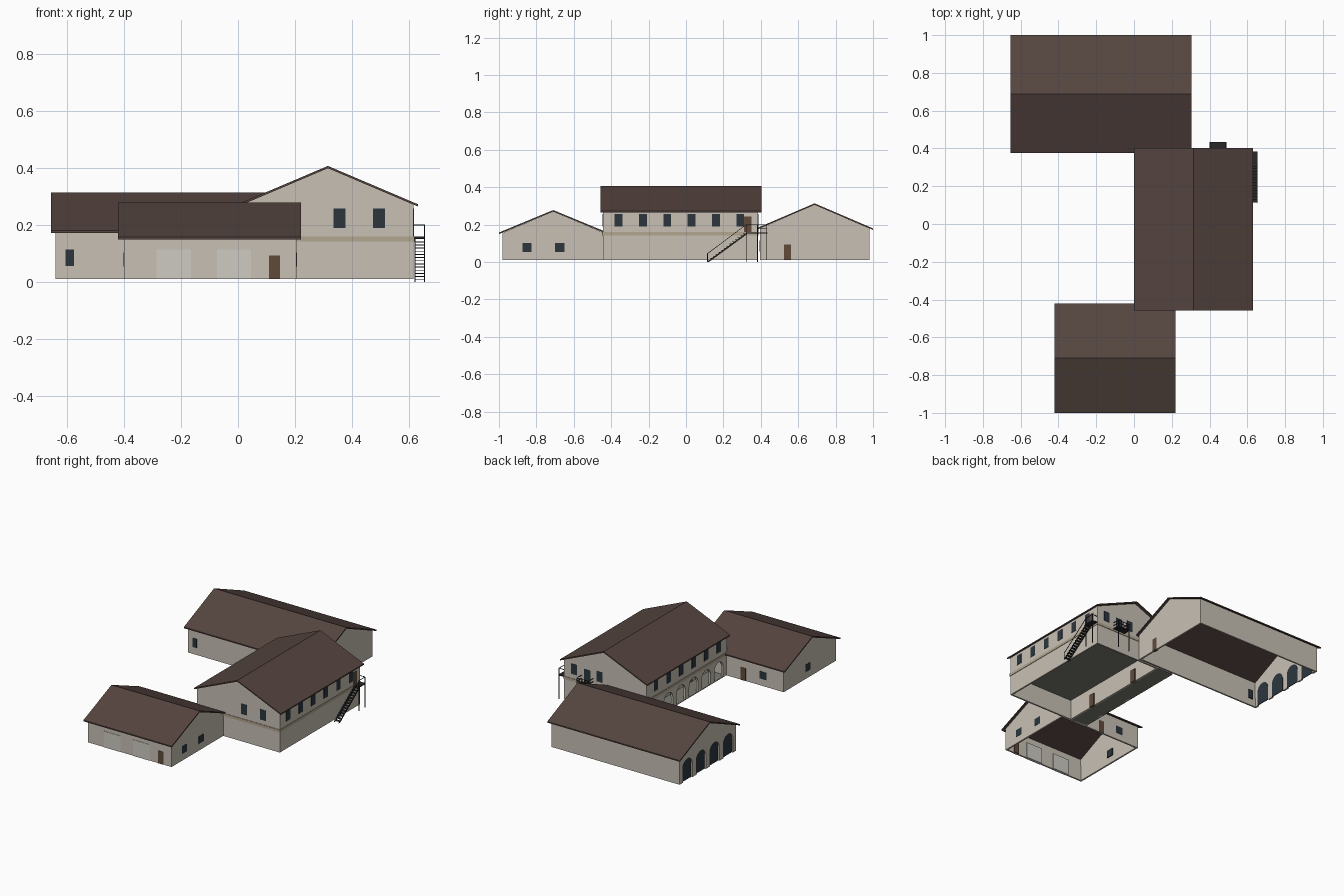
import bpy, bmesh, math
from mathutils import Vector

if "Cube" in bpy.data.objects:
    bpy.data.objects.remove(bpy.data.objects["Cube"])

def material(name, r, g, b):
    m = bpy.data.materials.new(name)
    m.diffuse_color = (r, g, b, 1)
    m.use_nodes = True
    m.node_tree.nodes["Principled BSDF"].inputs["Base Color"].default_value = m.diffuse_color
    return m

WALL = material("plaster", .58, .53, .46)
ROOF = material("roof_tile", .09, .058, .05)
GLASS = material("dark_glass", .025, .037, .048)
WOOD = material("wood", .115, .07, .042)
GATE = material("pale_gate", .62, .60, .55)
BAND = material("band", .45, .38, .28)
METAL = material("iron", .022, .022, .022)
FLOOR = material("floor", .2, .2, .17)
BASE = 0.01
T = 0.015

def finish(name, bm, mat):
    bmesh.ops.recalc_face_normals(bm, faces=bm.faces)
    me = bpy.data.meshes.new(name)
    bm.to_mesh(me)
    bm.free()
    ob = bpy.data.objects.new(name, me)
    bpy.context.collection.objects.link(ob)
    if mat:
        me.materials.append(mat)
    return ob

def prism(bm, profile, d):
    """Extrude a closed 3D polygon along d."""
    a = [bm.verts.new(p) for p in profile]
    b = [bm.verts.new(Vector(p) + Vector(d)) for p in profile]
    n = len(a)
    bm.faces.new(a)
    bm.faces.new(b[::-1])
    for i in range(n):
        bm.faces.new((a[i], b[i], b[(i + 1) % n], a[(i + 1) % n]))

def add_box(bm, x0, x1, y0, y1, z0, z1):
    prism(bm, [(x0, y0, z0), (x1, y0, z0), (x1, y1, z0), (x0, y1, z0)], (0, 0, z1 - z0))

def box(name, mat, *lims):
    bm = bmesh.new()
    add_box(bm, *lims)
    return finish(name, bm, mat)

def add_bar(bm, a, b, r=.0015):
    """Thin square bar between two points."""
    a, b = Vector(a), Vector(b)
    d = b - a
    s = d.cross(Vector((0, 0, 1)))
    s = s.normalized() if s.length > 1e-6 else Vector((1, 0, 0))
    t = d.cross(s).normalized()
    prism(bm, [a + r * (s * i + t * j) for i, j in ((-1, -1), (1, -1), (1, 1), (-1, 1))], d)

def at(axis, u, v, z):
    return (u, v, z) if axis == 'x' else (v, u, z)

def shell(name, axis, u0, u1, v0, v1, z0, eave, ridge):
    """Hollow gabled walls, ridge along axis, open below and above."""
    mid = (v0 + v1) / 2
    bm = bmesh.new()
    prof = [(v0, z0), (v1, z0), (v1, eave)] + ([(mid, ridge)] if ridge > eave else []) + [(v0, eave)]
    prism(bm, [at(axis, u0, v, z) for v, z in prof], at(axis, u1 - u0, 0, 0))
    bmesh.ops.recalc_face_normals(bm, faces=bm.faces)
    bmesh.ops.delete(bm, geom=[f for f in bm.faces if abs(f.normal.z) > .1], context='FACES_ONLY')
    ob = finish(name, bm, WALL)
    s = ob.modifiers.new("thickness", 'SOLIDIFY')
    s.thickness, s.offset = T, -1
    return ob

def roof(name, axis, u0, u1, v0, v1, eave, ridge, t=.008):
    mid = (v0 + v1) / 2
    prof = [(v0, eave), (mid, ridge), (v1, eave), (v1, eave - t), (mid, ridge - t), (v0, eave - t)]
    bm = bmesh.new()
    prism(bm, [at(axis, u0, v, z) for v, z in prof], at(axis, u1 - u0, 0, 0))
    finish(name, bm, ROOF)

def panels(name, mat, axis, face, out, centres, w, z0, z1):
    """Doors or windows through a wall whose outer plane is axis = face."""
    a, b = sorted((face + out * .002, face - out * (T + .002)))
    bm = bmesh.new()
    for c in centres:
        if axis == 'x':
            add_box(bm, a, b, c - w / 2, c + w / 2, z0, z1)
        else:
            add_box(bm, c - w / 2, c + w / 2, a, b, z0, z1)
    finish(name, bm, mat)

def arches(name, mat, x0, x1, centres, w, z0, top):
    """Round-headed solids facing x."""
    bm = bmesh.new()
    r = w / 2
    for c in centres:
        pts = [(x0, c - r, z0), (x0, c + r, z0)]
        pts += [(x0, c + r * math.cos(i * math.pi / 12), top - r + r * math.sin(i * math.pi / 12)) for i in range(13)]
        prism(bm, pts, (x1 - x0, 0, 0))
    return finish(name, bm, mat)

def cut(ob, cutter):
    cutter.hide_render = True
    cutter.hide_viewport = True
    m = ob.modifiers.new("openings", 'BOOLEAN')
    m.operation, m.solver, m.object = 'DIFFERENCE', 'EXACT', cutter

# Back barn with four arched bays on its left gable
barn = shell("barn_walls", 'x', -.64, .29, .395, .98, BASE, .18, .306)
roof("barn_roof", 'x', -.655, .305, .375, 1.0, .18, .314)
bays = [.6875 + .14 * (i - 1.5) for i in range(4)]
cut(barn, arches("barn_arch_cutter", None, -.67, -.61, bays, .1, -.02, .15))
arches("barn_arch_glazing", GLASS, -.631, -.627, bays, .1, BASE, .15)
panels("barn_side_door", WOOD, 'x', .29, 1, [.543], .036, BASE, .093)
panels("barn_front_window", GLASS, 'y', .395, -1, [-.59], .03, .056, .115)

# Front garage building
shell("garage_walls", 'x', -.40, .205, -.98, -.44, BASE, .157, .27)
roof("garage_roof", 'x', -.42, .22, -1.0, -.42, .158, .278)
panels("garage_gates", GATE, 'y', -.98, -1, [-.225, -.014], .12, BASE, .115)
panels("garage_front_door", WOOD, 'y', -.98, -1, [.128], .038, BASE, .093)
panels("garage_right_windows", GLASS, 'x', .205, 1, [-.85, -.675], .05, .055, .103)
panels("garage_left_window", GLASS, 'x', -.40, -1, [-.69], .05, .055, .103)
panels("garage_back_door", WOOD, 'y', -.44, 1, [-.107], .038, BASE, .093)
panels("garage_back_window", GLASS, 'y', -.44, 1, [-.25], .05, .055, .103)

# Main house: ground floor set back behind an arcade, full width upper floor
X0, X1, Y0, Y1, Z1 = .015, .615, -.445, .385, .15
shell("house_ground_walls", 'y', Y0, Y1, .13, X1, BASE, Z1, Z1)
shell("house_upper_walls", 'y', Y0, Y1, X0, X1, Z1, .274, .4)
roof("house_roof", 'y', -.457, .403, 0, .63, .273, .407)
box("house_upper_floor", FLOOR, X0 + .002, X1 - .002, Y0 + .002, Y1 - .002, .142, .152)
box("porch_floor", FLOOR, X0, .13, Y0, Y1, BASE, BASE + .004)
rows = [-.36 + .13 * i for i in range(6)]
arcade = box("arcade_wall", WALL, X0, X0 + T, Y0, Y1, BASE, Z1)
cut(arcade, arches("arcade_cutter", None, -.02, .06, rows, .09, -.02, .125))
for tag, y in (("front", Y0), ("back", Y1 - T)):
    box("porch_end_" + tag, WALL, X0 + T, .13, y, y + T, BASE, Z1)
panels("porch_doors", WOOD, 'x', .13, -1, [rows[1], rows[4]], .04, BASE, .095)
bm = bmesh.new()
e = .003
for lim in ((X0 - e, X1 + e, Y0 - e, Y0), (X0 - e, X1 + e, Y1, Y1 + e),
            (X0 - e, X0, Y0, Y1), (X1, X1 + e, Y0, Y1)):
    add_box(bm, *lim, .142, .16)
finish("string_course", bm, BAND)
for tag, x, out in (("left", X0, -1), ("right", X1, 1)):
    panels("house_windows_" + tag, GLASS, 'x', x, out, rows, .042, .19, .257)
panels("house_front_windows", GLASS, 'y', Y0, -1, [.356, .494], .042, .19, .257)
panels("house_back_windows", GLASS, 'y', Y1, 1, [.356, .54], .042, .19, .257)
panels("balcony_door", GLASS, 'y', Y1, 1, [.445], .045, .16, .245)
panels("stair_door", WOOD, 'x', X1, 1, [.33], .038, .16, .243)

# Outside stair with landing on the right wall
SX0, SX1 = .618, .655
bm = bmesh.new()
N = 14
for i in range(N):
    y, z = .115 + .205 * i / N, .155 * (i + .6) / N
    add_box(bm, SX0, SX1, y, y + .016, z, z + .003)
for x in (SX0 + .002, SX1 - .002):
    prism(bm, [(x - .002, .11, 0), (x - .002, .122, 0), (x - .002, .325, .148), (x - .002, .325, .158)], (.004, 0, 0))
add_box(bm, X1, SX1, .32, .385, .153, .159)
finish("stair", bm, METAL)
bm = bmesh.new()
rx = SX1 - .002
add_bar(bm, (rx, .115, .045), (rx, .322, .2))
add_bar(bm, (rx, .115, .003), (rx, .115, .045))
for y in (.322, .382):
    add_bar(bm, (rx, y, 0), (rx, y, .2), .002)
add_bar(bm, (rx, .322, .2), (rx, .382, .2))
add_bar(bm, (X1, .382, .2), (rx, .382, .2))
finish("stair_railing", bm, METAL)

# Balcony on the back gable
box("balcony_deck", METAL, .4, .49, Y1, .435, .153, .159)
bm = bmesh.new()
for x in (.403, .487):
    add_bar(bm, (x, .432, BASE), (x, .432, .2), .002)
    for z in (.18, .2):
        add_bar(bm, (x, Y1, z), (x, .432, z))
for z in (.18, .2):
    add_bar(bm, (.403, .432, z), (.487, .432, z))
for i in range(1, 8):
    x = .403 + .0105 * i
    add_bar(bm, (x, .432, .157), (x, .432, .2), .001)
finish("balcony_railing", bm, METAL)
